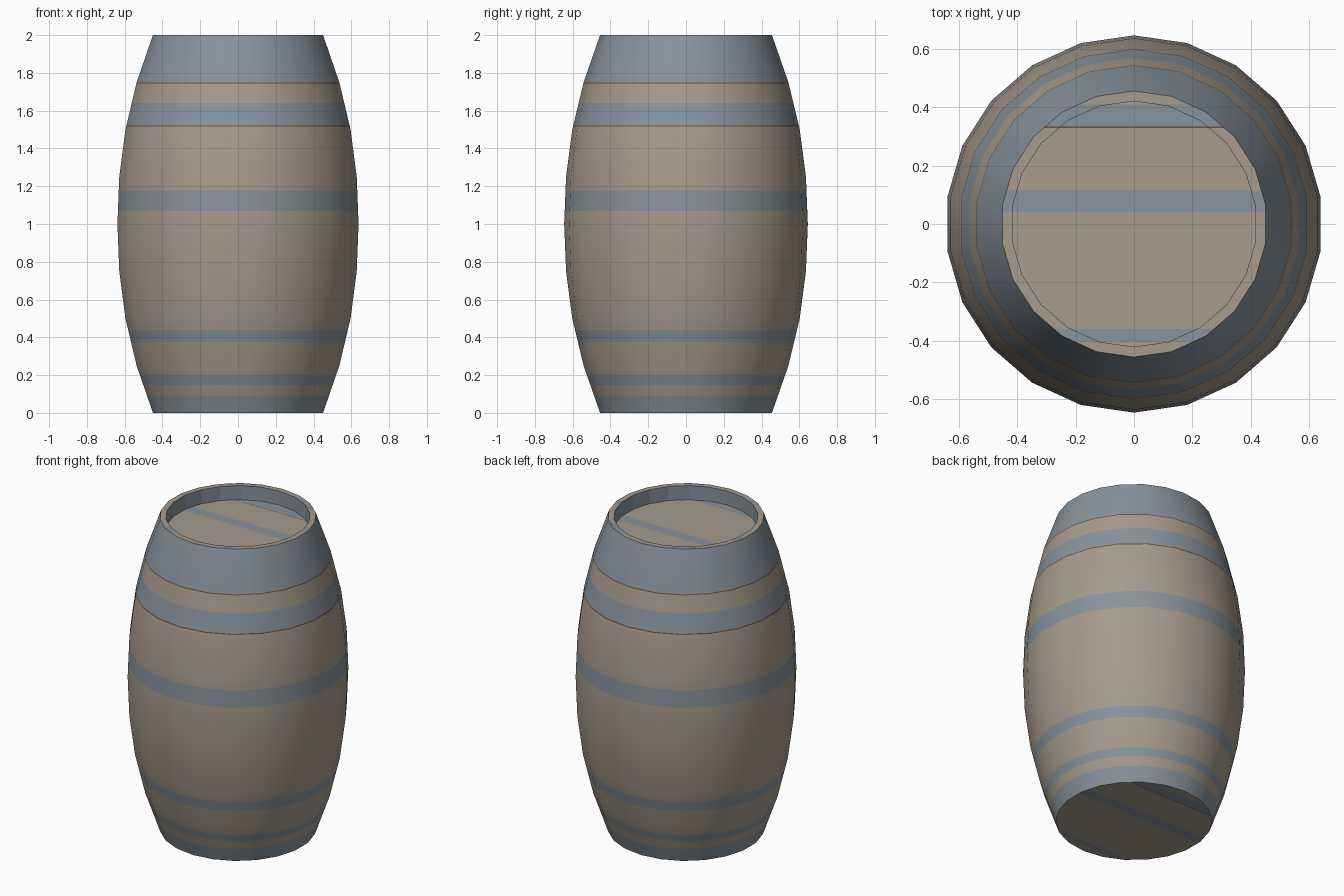
import bpy, bmesh, math

if "Cube" in bpy.data.objects:
    bpy.data.objects.remove(bpy.data.objects["Cube"])

SIDES = 22


def material(name, rgb):
    m = bpy.data.materials.new(name)
    m.diffuse_color = (*rgb, 1.0)
    m.use_nodes = True
    m.node_tree.nodes["Principled BSDF"].inputs["Base Color"].default_value = m.diffuse_color
    return m


MATS = [material("tan_wood", (0.385, 0.325, 0.262)),
        material("blue_grey_iron", (0.245, 0.292, 0.337)),
        material("brown_edge", (0.17, 0.075, 0.035))]

# Height bands on the barrel: (from, to, material index); the rest is tan
BANDS = [(0.0, 0.092, 1), (0.147, 0.195, 1), (0.372, 0.438, 1),
         (1.068, 1.178, 1), (1.515, 1.522, 2), (1.522, 1.64, 1),
         (1.744, 1.75, 2), (1.75, 2.0, 1)]
CUTS = sorted({h for b in BANDS for h in b[:2]})


def band_colour(h):
    return next((m for lo, hi, m in BANDS if lo <= h <= hi), 0)


# The end boards carry the same bands, squeezed along y
def y_to_band(y):
    return 1.0 + y * 1.565


def ring(bm, r, z):
    step = 2 * math.pi / SIDES
    return [bm.verts.new((r * math.cos(math.pi / 2 + i * step),
                          r * math.sin(math.pi / 2 + i * step), z))
            for i in range(SIDES)]


def revolve(bm, profile):
    rings = [ring(bm, r, z) for r, z in profile]
    for a, b in zip(rings, rings[1:]):
        for i in range(SIDES):
            j = (i + 1) % SIDES
            bm.faces.new((a[i], a[j], b[j], b[i]))


def stripe_flat(bm):
    for h in CUTS:
        bmesh.ops.bisect_plane(bm, geom=bm.verts[:] + bm.edges[:] + bm.faces[:],
                               dist=1e-5, plane_co=(0, (h - 1) / 1.565, 0),
                               plane_no=(0, 1, 0))
    for f in bm.faces:
        f.material_index = band_colour(y_to_band(f.calc_center_median().y))


def finish(bm, name, smooth=False):
    me = bpy.data.meshes.new(name)
    for f in bm.faces:
        f.smooth = smooth
    bm.to_mesh(me)
    bm.free()
    for m in MATS:
        me.materials.append(m)
    ob = bpy.data.objects.new(name, me)
    bpy.context.collection.objects.link(ob)
    return ob


# Bulging barrel wall, with extra rings where the colour changes
HALF = [0.455, 0.542, 0.602, 0.635, 0.645]
RADII = HALF + HALF[-2::-1]


def wall_radius(z):
    i = min(int(z / 0.25), 7)
    t = z / 0.25 - i
    return RADII[i] * (1 - t) + RADII[i + 1] * t


heights = sorted({i * 0.25 for i in range(9)} | set(CUTS))
bm = bmesh.new()
revolve(bm, [(wall_radius(z), z) for z in heights])
for f in bm.faces:
    f.material_index = band_colour(f.calc_center_median().z)
finish(bm, "barrel_wall", smooth=True)

# Flat top rim
bm = bmesh.new()
revolve(bm, [(0.455, 2.0), (0.42, 2.0)])
stripe_flat(bm)
finish(bm, "top_rim")

# Inside of the rim, down to the lid
bm = bmesh.new()
revolve(bm, [(0.42, 2.0), (0.42, 1.91)])
for f in bm.faces:
    f.material_index = 1
finish(bm, "rim_inner_wall")

# Recessed lid
bm = bmesh.new()
bm.faces.new(ring(bm, 0.42, 1.91))
stripe_flat(bm)
finish(bm, "lid")

# Flat base, facing down
bm = bmesh.new()
bm.faces.new(ring(bm, 0.455, 0.0)[::-1])
stripe_flat(bm)
finish(bm, "base")
